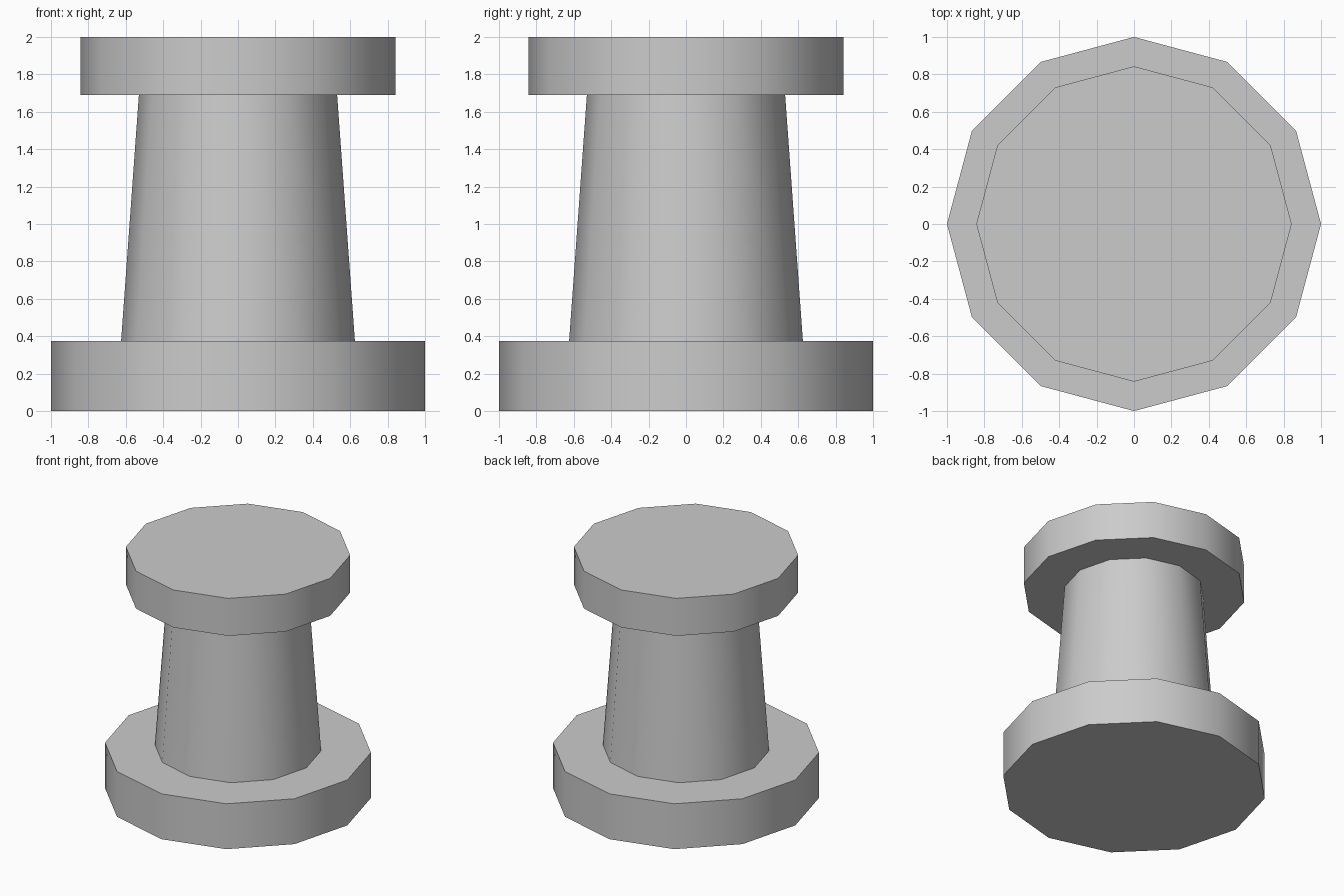
import bpy
import bmesh
import math
from mathutils import Matrix

SIDES = 12

cube = bpy.data.objects.get("Cube")
if cube:
    bpy.data.objects.remove(cube, do_unlink=True)

# Single plain grey material
grey = bpy.data.materials.new("plain grey")
grey.use_nodes = True
colour = (0.6, 0.6, 0.6, 1)
grey.diffuse_color = colour
grey.node_tree.nodes["Principled BSDF"].inputs["Base Color"].default_value = colour


def drum(name, bottom, top, r_bottom, r_top, capped=True):
    """Twelve-sided drum between two heights, smooth around its wall."""
    bm = bmesh.new()
    bmesh.ops.create_cone(
        bm, cap_ends=capped, segments=SIDES, radius1=r_bottom, radius2=r_top,
        depth=top - bottom, matrix=Matrix.Translation((0, 0, (bottom + top) / 2)))
    # Smooth wall, flat caps, sharp rims
    for face in bm.faces:
        face.smooth = abs(face.normal.z) < 0.9
    for edge in bm.edges:
        level = abs(edge.verts[0].co.z - edge.verts[1].co.z) < 0.001
        edge.smooth = not level
    mesh = bpy.data.meshes.new(name)
    bm.to_mesh(mesh)
    bm.free()
    mesh.materials.append(grey)
    obj = bpy.data.objects.new(name, mesh)
    bpy.context.collection.objects.link(obj)
    return obj


# Wide base, tapered neck (open where it meets the discs), top disc
drum("base_disc", 0, 0.375, 1, 1)
drum("tapered_neck", 0.375, 1.69, 0.625, 0.53, capped=False)
drum("top_disc", 1.69, 2, 0.843, 0.843)
